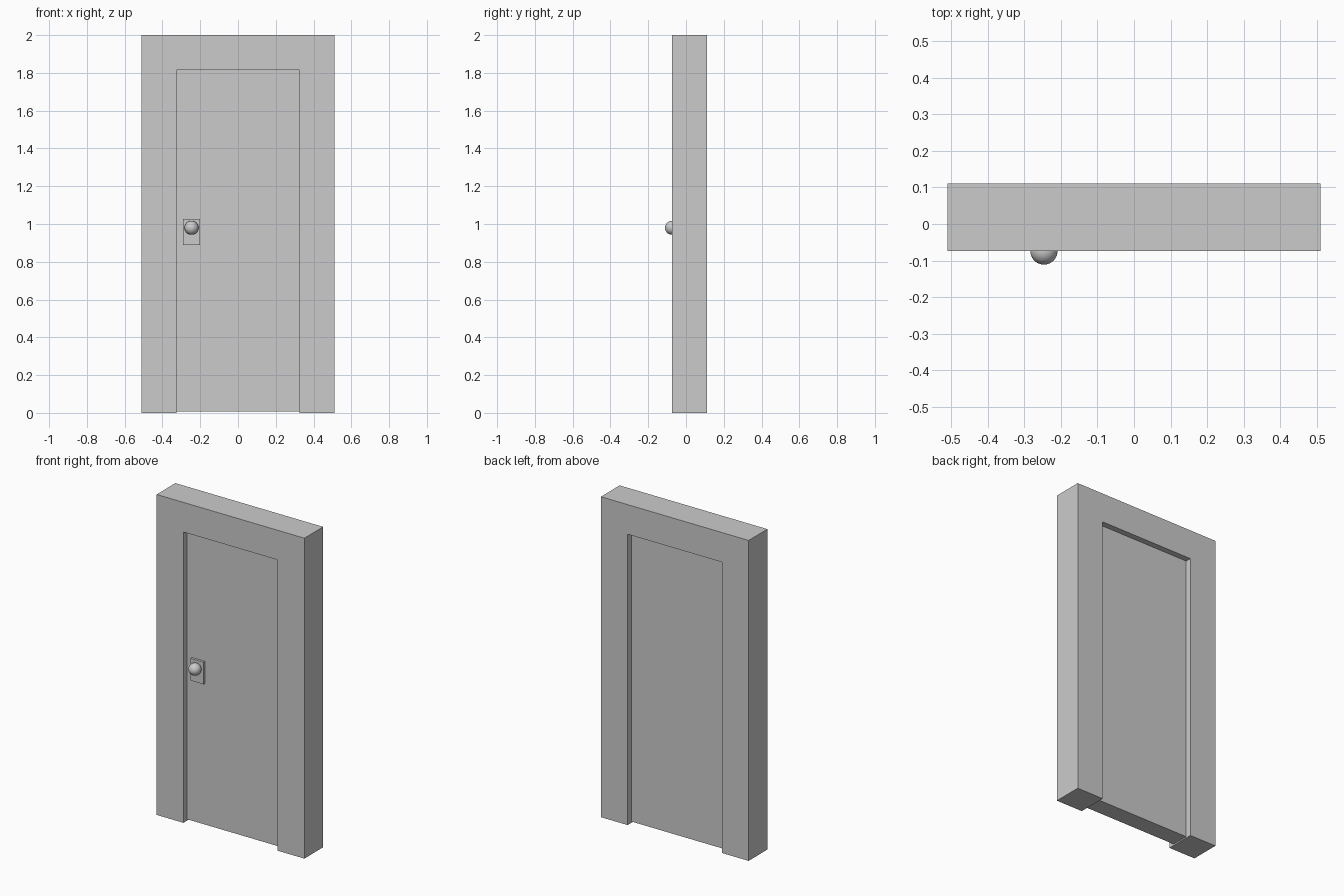
import bpy, bmesh

if "Cube" in bpy.data.objects:
    bpy.data.objects.remove(bpy.data.objects["Cube"])

W, H = 0.51, 2.0            # frame half width and height
OW, OH = 0.325, 1.815       # opening half width and height
FRONT, BACK = -0.074, 0.111 # frame faces
RECESS = 0.037


def finish(name, bm):
    bmesh.ops.recalc_face_normals(bm, faces=bm.faces)
    mesh = bpy.data.meshes.new(name)
    bm.to_mesh(mesh)
    bm.free()
    obj = bpy.data.objects.new(name, mesh)
    bpy.context.collection.objects.link(obj)
    return obj


def prism(name, profile, y0, y1):
    """Extrude an x-z outline from y0 to y1."""
    bm = bmesh.new()
    face = bm.faces.new([bm.verts.new((x, y0, z)) for x, z in profile])
    ext = bmesh.ops.extrude_face_region(bm, geom=[face])
    verts = [v for v in ext["geom"] if isinstance(v, bmesh.types.BMVert)]
    bmesh.ops.translate(bm, verts=verts, vec=(0, y1 - y0, 0))
    return finish(name, bm)


def panel(name, x0, x1, z0, z1, y0, y1):
    return prism(name, [(x0, z0), (x1, z0), (x1, z1), (x0, z1)], y0, y1)


# Door frame: one U-shaped outline, open at the floor
prism("door_frame", [(-W, 0), (-OW, 0), (-OW, OH), (OW, OH),
                     (OW, 0), (W, 0), (W, H), (-W, H)], FRONT, BACK)

# Door leaf, set back on both sides and just clear of the floor
panel("door_leaf", -OW, OW, 0.008, OH, FRONT + RECESS, BACK - RECESS)

# Handle plate and round knob
panel("handle_plate", -0.291, -0.201, 0.889, 1.027, FRONT + 0.022, FRONT + RECESS)
bpy.ops.mesh.primitive_uv_sphere_add(segments=32, ring_count=16, radius=0.037,
                                     location=(-0.246, FRONT, 0.98))
knob = bpy.context.object
knob.name = "door_knob"
bpy.ops.object.shade_smooth()
